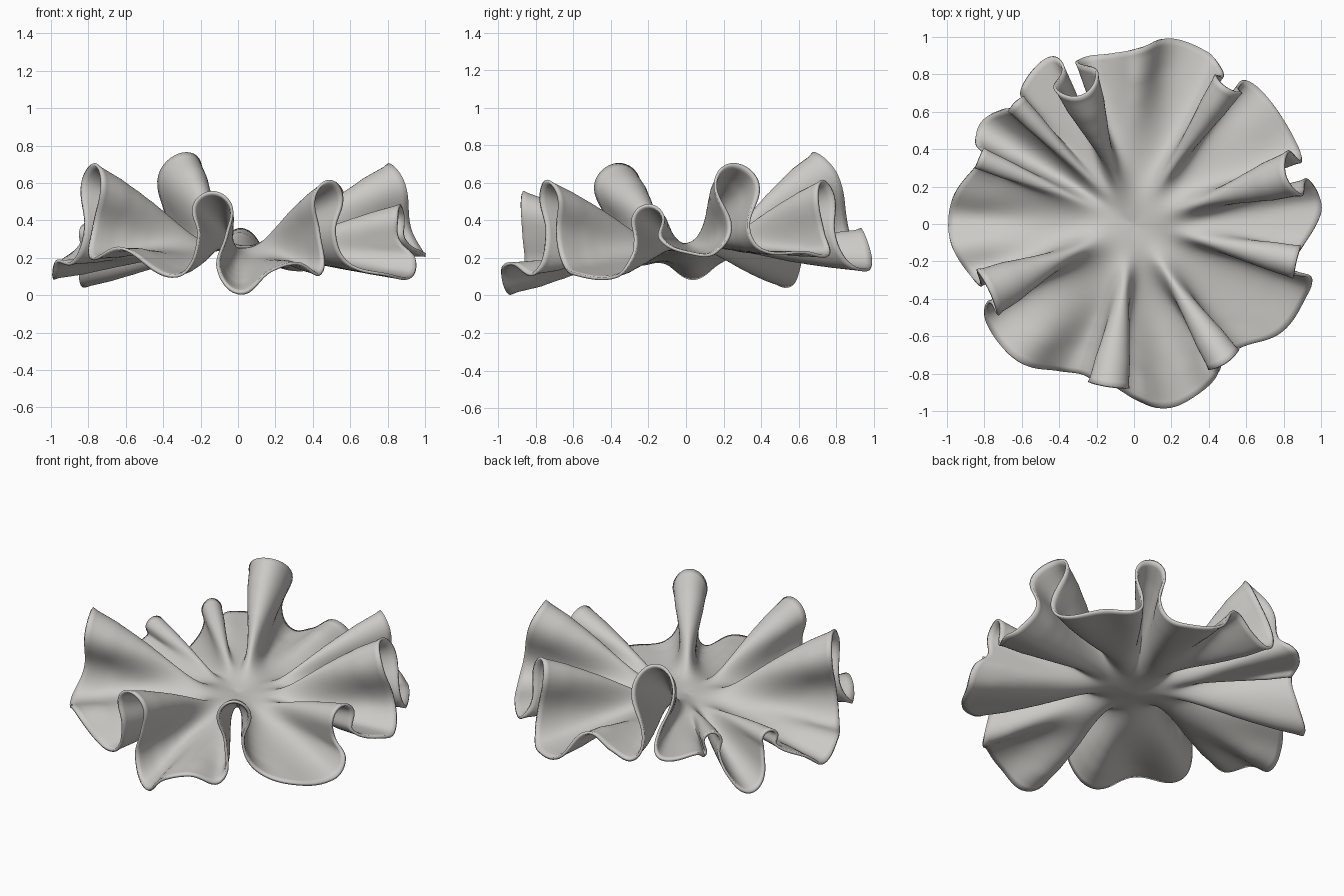
import bpy
import bmesh
from math import radians, sin, cos
from mathutils import Vector
from mathutils.geometry import interpolate_bezier

cube = bpy.data.objects.get("Cube")
if cube:
    bpy.data.objects.remove(cube, do_unlink=True)

CENTRE = Vector((0, 0, 0.24))
RINGS = 30
STEPS = 9
LOW = 0.22
SOFTNESS = 8


def polar(angle, radius, height, sideways=0.0):
    """Point at a compass angle, shifted along the tangent."""
    a = radians(angle)
    return Vector((radius * cos(a) - sideways * sin(a),
                   radius * sin(a) + sideways * cos(a), height))


def fold(angle, crest_radius, crest_height, head, neck, foot_radius):
    """Upright loop of the rim: narrow neck, wide head, rounded crest."""
    rise = crest_height - LOW
    middle = (crest_radius + foot_radius) / 2
    return [
        polar(angle, foot_radius, LOW + 0.3 * rise, -neck),
        polar(angle, middle, LOW + 0.78 * rise, -head),
        polar(angle, crest_radius, crest_height),
        polar(angle, middle, LOW + 0.78 * rise, head),
        polar(angle, foot_radius, LOW + 0.3 * rise, neck),
    ]


def lobe(*points):
    """Drooping part of the rim between two folds."""
    return [polar(*p) for p in points]


# Rim of the sheet, counter-clockwise: folds alternate with lobes
rim_points = (
    lobe((3, 1, .22), (9, 1, .23))
    + fold(17.5, .85, .7, .12, .05, .95)
    + lobe((25, .97, .24), (40, .98, .23), (51, .98, .22))
    + fold(56, .88, .61, .08, .05, .92)
    + lobe((61.5, .96, .2), (67, 1, .14), (79, 1.01, .17),
           (88, .94, .35), (97.5, .92, .27), (106, .93, .24))
    + fold(112, .74, .76, .12, .04, .91)
    + lobe((115.5, .99, .31), (120, 1, .29), (129, .95, .31))
    + fold(134.5, .91, .42, .05, .04, .9)
    + lobe((140, .94, .15), (146, .98, .05), (152, .96, .1))
    + fold(157, .9, .37, .05, .045, .9)
    + lobe((170, .97, .17), (178, .99, .09), (187, .98, .18), (197, .92, .18))
    + fold(205, .85, .7, .13, .05, .88)
    + lobe((214, .95, .2), (230, .96, .25), (243, .88, .11), (251, .85, .13))
    + fold(261, .88, .55, .1, .075, .87)
    + lobe((263, .87, .14), (271, .94, .01), (280, 1, .13),
           (289, .98, .17), (299, .92, .12))
    + fold(303.5, .89, .61, .09, .05, .86)
    + lobe((312, .88, .17), (324, .98, .11), (338, 1, .1), (343, .99, .2))
    + fold(347, .89, .48, .08, .07, .9)
)


def smooth_loop(points):
    """Closed curve through the points with handles scaled to each span."""
    n = len(points)
    tangents = [(points[(i + 1) % n] - points[i - 1]).normalized() for i in range(n)]
    curve = []
    for i in range(n):
        a, b = points[i], points[(i + 1) % n]
        reach = (b - a).length * 0.36
        span = interpolate_bezier(a, a + tangents[i] * reach,
                                  b - tangents[(i + 1) % n] * reach, b, STEPS + 1)
        curve.extend(span[:-1])
    return curve


def relax(points, stride):
    """Average every point with those a stride away on both sides."""
    n = len(points)
    return [(points[i - stride] + points[i] + points[(i + stride) % n]) / 3
            for i in range(n)]


# Loft from the rim inward; the folds widen and fade towards the centre
bm = bmesh.new()
loop = smooth_loop(rim_points)
count = len(loop)
stride = 2
spread = 0.0
rings = []
for k in range(RINGS, 0, -1):
    t = k / RINGS
    wanted = (SOFTNESS * (1 - t) / max(t, 0.12)) ** 2
    while spread < wanted:
        loop = relax(loop, stride)
        spread += stride * stride * 2 / 3
    rings.append([bm.verts.new(CENTRE + (p - CENTRE) * t) for p in loop])

hub = bm.verts.new(CENTRE)
for i in range(count):
    j = (i + 1) % count
    bm.faces.new((hub, rings[-1][i], rings[-1][j]))
    for outer, inner in zip(rings, rings[1:]):
        bm.faces.new((inner[i], outer[i], outer[j], inner[j]))

mesh = bpy.data.meshes.new("ruffled_sheet")
bm.to_mesh(mesh)
bm.free()
sheet = bpy.data.objects.new("ruffled_sheet", mesh)
bpy.context.collection.objects.link(sheet)

# Thin wall
shell = sheet.modifiers.new("thickness", 'SOLIDIFY')
shell.thickness = 0.016
shell.offset = 0

# Single warm grey
grey = bpy.data.materials.new("warm_grey")
grey.use_nodes = True
colour = (0.6, 0.59, 0.56, 1)
grey.diffuse_color = colour
grey.node_tree.nodes["Principled BSDF"].inputs["Base Color"].default_value = colour
mesh.materials.append(grey)

bpy.context.view_layer.objects.active = sheet
sheet.select_set(True)
bpy.ops.object.shade_smooth_by_angle(angle=radians(50))
